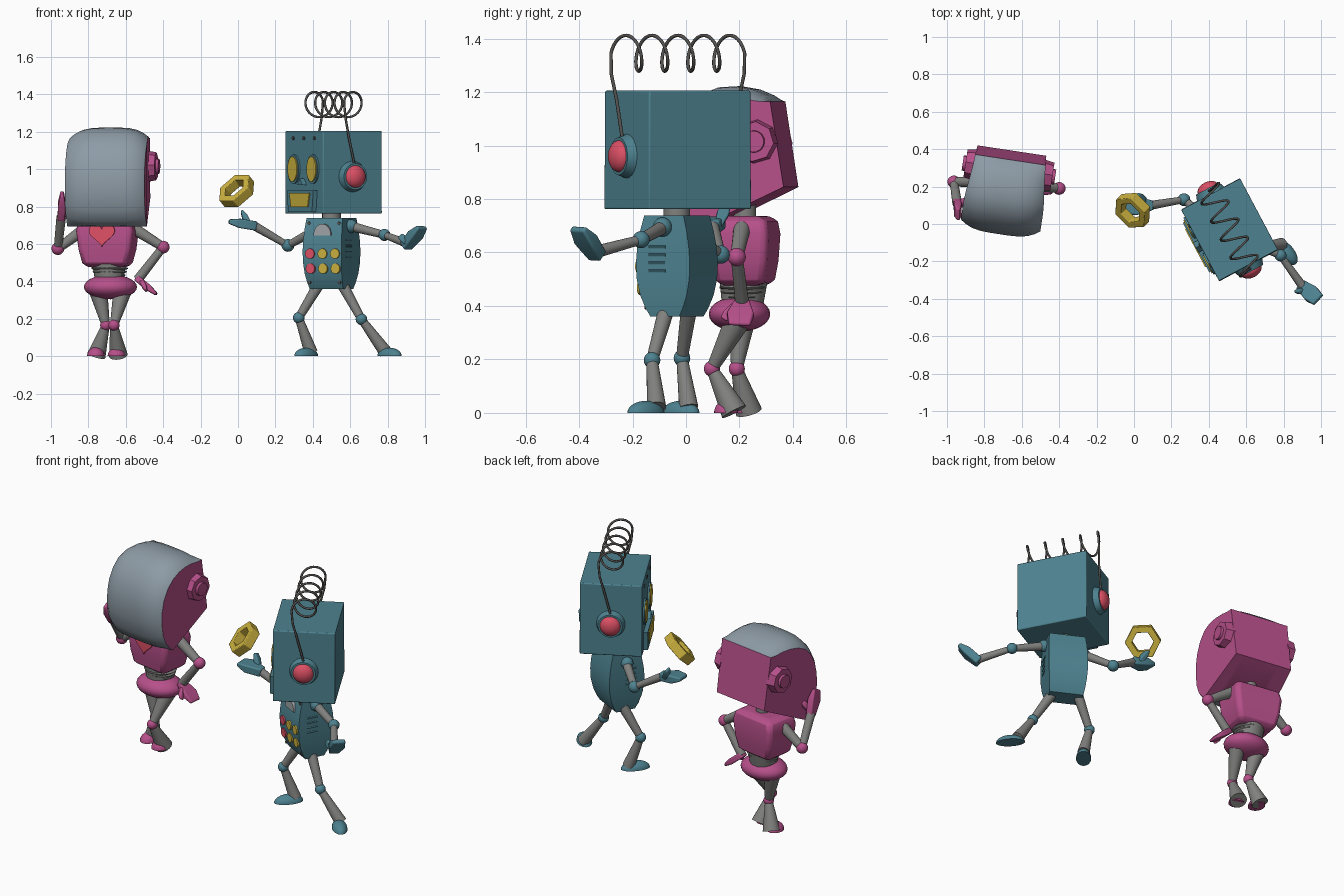
import bpy, bmesh, math
from mathutils import Matrix, Vector as V

if "Cube" in bpy.data.objects:
    bpy.data.objects.remove(bpy.data.objects["Cube"])
R = math.radians

def mat(name, c):
    m = bpy.data.materials.new(name)
    m.diffuse_color = (*c, 1)
    m.use_nodes = True
    m.node_tree.nodes["Principled BSDF"].inputs["Base Color"].default_value = m.diffuse_color
    return m

BLUE = mat("teal_blue", (.075, .225, .28))
PINK = mat("pink", (.47, .08, .255))
VISOR = mat("visor_grey", (.27, .33, .38))
GREY = mat("limb_grey", (.22, .22, .215))
RED = mat("red", (.72, .08, .13))
GOLD = mat("gold", (.60, .44, .05))
WIRE = mat("wire_grey", (.09, .085, .08))
SILVER = mat("silver", (.36, .38, .40))

def finish(name, bm, m, mx=Matrix(), bevel=0):
    bmesh.ops.recalc_face_normals(bm, faces=bm.faces)
    me = bpy.data.meshes.new(name)
    bm.to_mesh(me)
    bm.free()
    for x in (m if isinstance(m, list) else [m]):
        me.materials.append(x)
    o = bpy.data.objects.new(name, me)
    o.matrix_world = mx
    bpy.context.collection.objects.link(o)
    if bevel:
        b = o.modifiers.new("bevel", 'BEVEL')
        b.width, b.segments, b.limit_method, b.angle_limit = bevel, 3, 'ANGLE', R(35)
    return o

def frame(c, deg):
    return Matrix.Translation(c) @ Matrix.Rotation(R(deg), 4, 'Z')

def along(a, b, up=(0, 0, 1)):
    # frame at a with z pointing to b and y near to up
    z = (V(b) - V(a)).normalized()
    x = V(up).cross(z).normalized()
    return Matrix.Translation(a) @ Matrix((x, z.cross(x), z)).transposed().to_4x4()

def cone(name, a, b, r1, r2, m, mx=Matrix(), n=20):
    a, b = mx @ V(a), mx @ V(b)
    L = (b - a).length
    bm = bmesh.new()
    bmesh.ops.create_cone(bm, cap_ends=True, segments=n, radius1=r1, radius2=r2, depth=L,
                          matrix=Matrix.Translation((0, 0, L / 2)))
    return finish(name, bm, m, along(a, b, (.01, .1, 1)))

def ball(name, c, s, m, mx=Matrix(), flat=False):
    bm = bmesh.new()
    bmesh.ops.create_uvsphere(bm, u_segments=24, v_segments=14, radius=1)
    if flat:  # keep only the upper half
        bmesh.ops.bisect_plane(bm, geom=bm.verts[:] + bm.edges[:] + bm.faces[:], plane_co=(0, 0, 0),
                               plane_no=(0, 0, -1), clear_outer=True)
        bmesh.ops.holes_fill(bm, edges=[e for e in bm.edges if e.is_boundary])
    s = (s, s, s) if isinstance(s, float) else s
    bmesh.ops.scale(bm, vec=s, verts=bm.verts)
    return finish(name, bm, m, mx @ Matrix.Translation(c))

def prism(name, pts, y, depth, m, mx):
    # outline in local x/z, pushed forward to -y
    bm = bmesh.new()
    f = bm.faces.new([bm.verts.new((x, y, z)) for x, z in pts])
    ex = bmesh.ops.extrude_face_region(bm, geom=[f])
    bmesh.ops.translate(bm, vec=(0, -depth, 0), verts=[v for v in ex['geom'] if isinstance(v, bmesh.types.BMVert)])
    return finish(name, bm, m, mx)

def oval(cx, cz, rx, rz, a0=0, a1=360, n=24):
    return [(cx + rx * math.cos(R(a0 + (a1 - a0) * i / n)), cz + rz * math.sin(R(a0 + (a1 - a0) * i / n)))
            for i in range(n + (a1 - a0 < 360))]

def loft(name, rows, m, mx, bevel):
    bm = bmesh.new()
    rings = [[bm.verts.new((sx * w / 2, sy * d / 2, z)) for sx, sy in ((-1, -1), (1, -1), (1, 1), (-1, 1))]
             for z, w, d in rows]
    for p, q in zip(rings, rings[1:]):
        for i in range(4):
            bm.faces.new((p[i], p[(i + 1) % 4], q[(i + 1) % 4], q[i]))
    bm.faces.new(rings[0])
    bm.faces.new(rings[-1])
    return finish(name, bm, m, mx, bevel)

def slab(name, a, b, up, w1, w2, t, m):
    # flared mitten from a to b; up is the thin direction
    L = (V(b) - V(a)).length
    return loft(name, [(0, w1, t), (L * .6, w2, t), (L, w2 * .8, t * .45)], m, along(a, b, up), .008)

# ---------- teal robot: head ----------
H = frame((.511, -.031, 0), -62)
loft("teal_head", [(.762, .435, .357), (1.205, .43, .357)], BLUE, H, .006)
for s in (-1, 1):
    cone("teal_ear_disc", (s * .21, 0, .96), (s * .25, 0, .96), .085, .07, BLUE, H, 32)
    ball("teal_ear_bulb", (s * .245, 0, .96), (.04, .06, .06), RED, H)
    prism("teal_eye_rim", oval(s * .108, 1.0, .064, .078), -.17, .018, BLUE, H)
    prism("teal_eye", oval(s * .108, 1.0, .053, .067), -.17, .024, GOLD, H)
prism("mouth_frame", [(-.15, .885), (.15, .885), (.135, .77), (-.135, .77)], -.17, .033, BLUE, H)
prism("mouth", [(-.115, .873), (.115, .873), (.095, .797), (-.095, .797)], -.17, .039, GOLD, H)
prism("teal_nose", [(-.03, .915), (.03, .915), (0, .95)], -.17, .035, BLUE, H)
for i in (-1, 0, 1):
    prism("head_rivet", oval(i * .12, 1.165, .012, .01, n=10), -.17, .014, WIRE, H)

# coiled antenna running from ear to ear
cu = bpy.data.curves.new("coil_antenna", 'CURVE')
cu.dimensions, cu.bevel_depth, cu.bevel_resolution = '3D', .0065, 2
path = [(.235, 0, 1.03), (.24, -.035, 1.17), (.25, -.06, 1.27)]
for i in range(4 * 28 + 15):
    p = -math.pi / 2 + i * 2 * math.pi / 28
    path.append((.2195 - .11 * p / (2 * math.pi), .067 * math.sin(p), 1.345 + .067 * math.cos(p)))
path += [(-.25, .06, 1.27), (-.24, .035, 1.17), (-.235, 0, 1.03)]
sp = cu.splines.new('POLY')
sp.points.add(len(path) - 1)
for q, p in zip(sp.points, path):
    q.co = (*p, 1)
cu.materials.append(WIRE)
coil = bpy.data.objects.new("coil_antenna", cu)
coil.matrix_world = H
bpy.context.collection.objects.link(coil)

# ---------- teal robot: torso ----------
T = frame((.5, -.034, 0), -27)
rows = [(.36, .2, .12), (.39, .21, .155), (.44, .222, .195), (.5, .23, .22), (.56, .232, .226),
        (.62, .23, .216), (.68, .224, .195), (.738, .215, .165)]
loft("teal_torso", rows, BLUE, T, 0)
cone("teal_neck", (0, 0, .72), (0, 0, .78), .05, .05, GREY, T)
for z, dy in ((.548, -.105), (.468, -.098)):
    for x, m in ((-.07, RED), (.005, GOLD), (.08, GOLD)):
        prism("chest_button", oval(x, z, .027, .027), dy, .016, m, T)
prism("chest_gauge", oval(0, .645, .052, .062, 0, 180, 16), -.09, .021, SILVER, T)
for s in (-1, 1):
    for z in (.53, .56, .59, .62):
        cone("side_vent", (s * .112, -.06, z), (s * .112, .01, z), .007, .007, BLUE, T, 8)
    for z, dy in ((.71, -.086), (.395, -.078)):
        prism("torso_screw", oval(s * .09, z, .009, .009, n=10), dy, .008, WIRE, T)

# ---------- limbs shared by both robots ----------
def limb(kind, a, b, c, ra, rb, joint, m):
    cone(kind + "_upper", a, b, ra[0], ra[1], GREY)
    cone(kind + "_lower", b, c, rb[0], rb[1], GREY)
    ball(kind + "_joint", b, joint, m)

arm = ((.026, .02), (.018, .024))
limb("teal_arm_a", (.40, .02, .665), (.267, .13, .592), (.09, .10, .695), *arm, .034, BLUE)
limb("teal_arm_b", (.60, -.085, .695), (.783, -.168, .648), (.91, -.345, .60), *arm, .032, BLUE)
for x, y, z in ((.395, .02, .665), (.605, -.088, .695)):
    ball("teal_shoulder", (x, y, z), .036, BLUE)
# open palm under the ring
slab("teal_palm_a", (.10, .10, .695), (-.05, .095, .72), (.2, 0, 1), .05, .1, .05, BLUE)
slab("teal_thumb_a", (.06, .12, .70), (.02, .15, .775), (1, 0, 0), .03, .045, .03, BLUE)
# raised hand
slab("teal_palm_b", (.895, -.33, .585), (.985, -.405, .69), (-.5, .5, .7), .06, .09, .05, BLUE)
slab("teal_thumb_b", (.915, -.36, .60), (.865, -.36, .645), (0, 1, 0), .03, .04, .03, BLUE)

leg = ((.03, .022), (.021, .036))
limb("teal_leg_a", (.43, .01, .38), (.325, -.015, .205), (.39, .01, .02), *leg, .031, BLUE)
limb("teal_leg_b", (.56, -.075, .38), (.66, -.127, .197), (.79, -.11, .02), *leg, .031, BLUE)
ball("teal_foot_a", (0, 0, 0), (.044, .085, .045), BLUE, frame((.365, -.02, 0), -40), True)
ball("teal_foot_b", (0, 0, 0), (.044, .085, .045), BLUE, frame((.81, -.15, 0), 42), True)

# ---------- hexagonal ring ----------
bm = bmesh.new()
ringv = [[bm.verts.new((r * math.cos(R(60 * i)), r * math.sin(R(60 * i)), z)) for i in range(6)]
         for r, z in ((.105, -.028), (.105, .028), (.064, .028), (.064, -.028))]
for k in range(4):
    p, q = ringv[k], ringv[(k + 1) % 4]
    for i in range(6):
        bm.faces.new((p[i], p[(i + 1) % 6], q[(i + 1) % 6], q[i]))
c = V((-.007, .073, .883))
finish("hex_ring", bm, GOLD, along(c, c + V((-.53, -.53, .66))), .004)

# ---------- pink robot: head with wraparound visor ----------
P = frame((-.685, .18, 0), -8.6)
prof = [(.345, 1.165), (.32, 1.188), (.27, 1.21), (.2, 1.222), (.13, 1.218), (.06, 1.19), (.0, 1.13),
        (-.04, 1.05), (-.057, .96), (-.055, .87), (-.035, .78), (.0, .72), (.04, .695), (.08, .692),
        (.395, .845)]
NV = 13  # profile spans covered by the visor
bm = bmesh.new()
cen, cols = V((.17, .95)), 13
grid = []
for i, p in enumerate(prof):
    w = .186 + .029 * min(1, (.395 - p[0]) / .3)
    k = .23 * math.sin(math.pi * min(1, i / 13)) ** .6 if i < NV else 0
    row = []
    for j in range(cols):
        t = math.sin((j / (cols - 1) - .5) * math.pi)
        q = V(p).lerp(cen, k * abs(t) ** 4)
        row.append(bm.verts.new((t * w, q.x - .18, q.y)))
    grid.append(row)
for i in range(len(prof)):
    a, b = grid[i], grid[(i + 1) % len(prof)]
    for j in range(cols - 1):
        bm.faces.new((a[j], a[j + 1], b[j + 1], b[j])).material_index = 1 if i < NV else 0
for j in (0, -1):
    bm.faces.new([r[j] for r in grid])
finish("pink_head_with_visor", bm, [PINK, VISOR], P)
for s in (-1, 1):
    cone("pink_ear", (s * .18, .11, 1.015), (s * .235, .11, 1.015), .085, .075, PINK, P, 8)
    cone("pink_ear_cap", (s * .2, .11, 1.015), (s * .25, .11, 1.015), .045, .04, PINK, P, 16)
cone("pink_neck", (-.69, .22, .70), (-.69, .22, .82), .042, .042, GREY)

# ---------- pink robot: torso, waist, hips ----------
Q = frame((-.698, .22, 0), -10)
loft("pink_torso", [(.475, .21, .15), (.5, .25, .195), (.57, .285, .215), (.67, .31, .225), (.715, .29, .21),
                    (.737, .25, .17)], PINK, Q, .025)
heart = []
for i in range(36):
    a = 2 * math.pi * i / 36
    heart.append((-.01 + .0044 * 16 * math.sin(a) ** 3, .655 + .0042 * (
        13 * math.cos(a) - 5 * math.cos(2 * a) - 2 * math.cos(3 * a) - math.cos(4 * a))))
prism("chest_heart", heart, -.10, .021, RED, Q)
cone("waist_core", (-.685, .21, .38), (-.69, .215, .49), .075, .09, GREY)
for i, r in enumerate((.08, .085, .092, .098)):
    ball("waist_ring", (-.686, .212, .415 + .018 * i), (r, r * .9, .014), GREY)
ball("pink_hips", (-.682, .2, .37), (.142, .115, .066), PINK)

# ---------- pink robot: limbs ----------
parm = ((.032, .024), (.022, .026))
limb("pink_arm_a", (-.82, .225, .68), (-.963, .225, .575), (-.945, .11, .745), *parm, .034, PINK)
limb("pink_arm_b", (-.57, .21, .69), (-.40, .19, .583), (-.535, .21, .41), *parm, .034, PINK)
slab("cheek_hand", (-.945, .115, .73), (-.94, .05, .87), (1, 0, 0), .05, .085, .04, PINK)
slab("cheek_thumb", (-.93, .10, .75), (-.90, .13, .81), (1, 0, 0), .025, .035, .03, PINK)
slab("hip_hand", (-.545, .21, .42), (-.435, .2, .33), (.6, 0, .8), .05, .1, .035, PINK)
slab("hip_thumb", (-.515, .18, .40), (-.49, .14, .35), (1, 0, .4), .025, .035, .025, PINK)

pleg = ((.048, .022), (.021, .05))
limb("pink_leg_a", (-.745, .21, .34), (-.707, .19, .165), (-.757, .235, .004), *pleg, .03, PINK)
limb("pink_leg_b", (-.62, .19, .34), (-.663, .097, .165), (-.64, .18, .004), *pleg, .03, PINK)
ball("pink_foot_a", (-.76, .2, 0), (.047, .055, .048), PINK, flat=True)
ball("pink_foot_b", (-.65, .15, 0), (.047, .045, .048), PINK, flat=True)

# smooth curved parts, keep hard edges
for o in bpy.context.scene.objects:
    if o.type == 'MESH':
        o.select_set(True)
        bpy.context.view_layer.objects.active = o
bpy.ops.object.shade_smooth_by_angle(angle=R(32))
